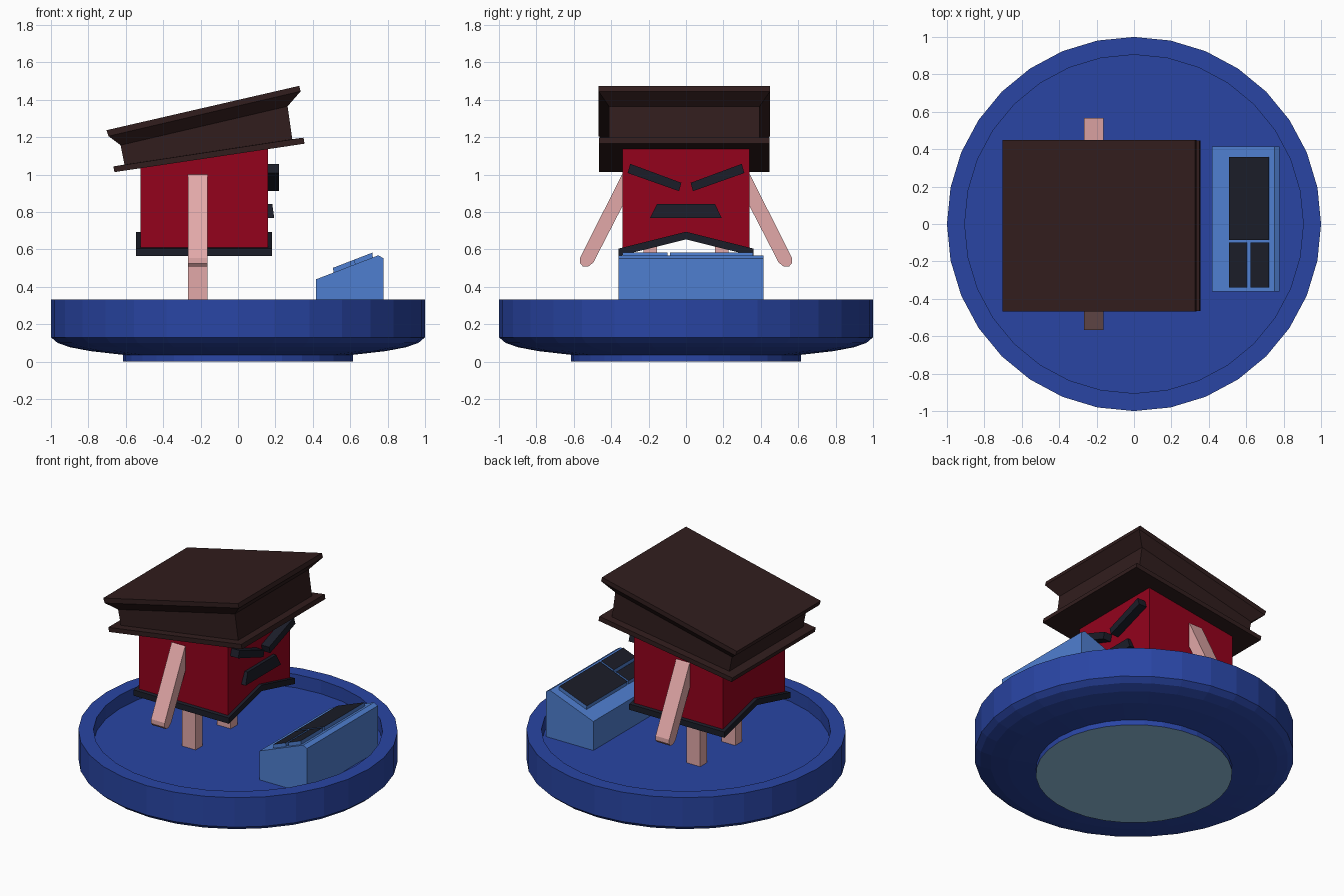
import bpy, bmesh, math

if "Cube" in bpy.data.objects:
    bpy.data.objects.remove(bpy.data.objects["Cube"])


def mat(name, rgb):
    lin = [((c / 255 + 0.055) / 1.055) ** 2.4 if c > 10 else c / 255 / 12.92 for c in rgb]
    m = bpy.data.materials.new(name)
    m.diffuse_color = (*lin, 1)
    m.use_nodes = True
    m.node_tree.nodes["Principled BSDF"].inputs["Base Color"].default_value = m.diffuse_color
    return m


BLUE = mat("dish blue", (41, 69, 164))
GLOW = mat("pale thruster", (146, 196, 224))
RED = mat("wall red", (148, 2, 28))
BROWN = mat("roof brown", (49, 29, 29))
DARK = mat("charcoal", (27, 29, 40))
SKIN = mat("limb pink", (226, 168, 168))
CONSOLE = mat("console blue", (79, 127, 208))


def finish(name, bm, *mats):
    bmesh.ops.recalc_face_normals(bm, faces=bm.faces)
    me = bpy.data.meshes.new(name)
    bm.to_mesh(me)
    bm.free()
    for m in mats:
        me.materials.append(m)
    ob = bpy.data.objects.new(name, me)
    bpy.context.collection.objects.link(ob)
    return ob


def loft(name, rings, *mats, rule=None):
    """Skin a stack of equal-length closed rings and cap both ends."""
    bm = bmesh.new()
    vs = [[bm.verts.new(p) for p in r] for r in rings]
    n = len(rings[0])
    for a, b in zip(vs, vs[1:]):
        for i in range(n):
            bm.faces.new((a[i], a[(i + 1) % n], b[(i + 1) % n], b[i]))
    bm.faces.new(vs[0][::-1])
    bm.faces.new(vs[-1])
    bm.normal_update()
    if rule:
        for f in bm.faces:
            f.material_index = rule(f)
    return finish(name, bm, *mats)


def extrude_x(name, yz, x0, x1, m):
    return loft(name, [[(x, y, z) for y, z in yz] for x in (x0, x1)], m)


def extrude_y(name, xz, y0, y1, *mats):
    return loft(name, [[(x, y, z) for x, z in xz] for y in (y0, y1)], *mats)


# Hovering dish: turned profile, pale disc underneath, recessed floor on top
FLOOR = 0.24
profile = [(0.615, 0), (0.615, 0.036), (0.79, 0.056), (0.9, 0.077), (0.965, 0.1),
           (1, 0.13), (1, 0.333), (0.905, 0.333), (0.905, FLOOR)]
N = 32
loft("dish", [[(r * math.cos(2 * math.pi * i / N), r * math.sin(2 * math.pi * i / N), z)
               for i in range(N)] for r, z in profile],
     BLUE, GLOW, rule=lambda f: 1 if f.calc_center_median().z < 0.001 else 0)

# Hut body with slanted top and gabled underside
S = 0.34
under = [(-S, 0.59), (0, 0.675), (S, 0.59)]
body = [[(x, y, z) for y, z in under + [(S, top), (-S, top)]]
        for x, top in ((-0.52, 1.052), (0.16, 1.15))]
loft("hut_body", body, RED)
extrude_x("hut_base_trim", [(-0.36, 0.564), (0, 0.653), (0.36, 0.564),
                            (0.36, 0.604), (0, 0.694), (-0.36, 0.604)], -0.545, 0.182, DARK)

# Tilted roof: eave plate, neck and flared cap as (x0, z0, x1, z1, half width)
levels = [(-0.66, 1.013, 0.356, 1.165, 0.455), (-0.667, 1.043, 0.35, 1.197, 0.455),
          (-0.607, 1.053, 0.29, 1.189, 0.403), (-0.628, 1.157, 0.265, 1.365, 0.403),
          (-0.692, 1.205, 0.335, 1.445, 0.458), (-0.703, 1.237, 0.327, 1.474, 0.458)]
CY = -0.009
loft("roof", [[(x0, CY - h, z0), (x1, CY - h, z1), (x1, CY + h, z1), (x0, CY + h, z0)]
              for x0, z0, x1, z1, h in levels], BROWN)

# Arms, legs and eyebrows, mirrored across y
arm = [(0.33, 1.01), (0.345, 0.995), (0.566, 0.555), (0.566, 0.525), (0.55, 0.507),
       (0.522, 0.508), (0.495, 0.53), (0.33, 0.85)]
leg = [(0.155, FLOOR), (0.228, FLOOR), (0.228, 0.64), (0.155, 0.65)]
brow = [(0.312, 1.008), (0.298, 1.057), (0.025, 0.956), (0.037, 0.911)]
for side, s in (("left", 1), ("right", -1)):
    for part, prof, x0, x1, m in (("arm", arm, -0.268, -0.164, SKIN),
                                  ("leg", leg, -0.268, -0.164, SKIN),
                                  ("eyebrow", brow, 0.15, 0.22, DARK)):
        extrude_x(f"{side}_{part}", [(s * y, z) for y, z in prof], x0, x1, m)

# Mouth: trapezoid with a slightly sloping face
outline = [(-0.193, 0.767), (0.191, 0.767), (0.155, 0.843), (-0.155, 0.843)]
loft("mouth", [[(0.15, y, z) for y, z in outline],
               [(0.194 if z < 0.8 else 0.183, y, z) for y, z in outline]], DARK)

# Control console; raised panels have console-coloured sides and dark tops
extrude_y("console", [(0.418, FLOOR), (0.778, FLOOR), (0.778, 0.552), (0.75, 0.568),
                      (0.418, 0.44)], -0.36, 0.415, CONSOLE)
SLOPE = (0.568 - 0.44) / (0.75 - 0.418)
for name, x0, x1, y0, y1 in (("large_panel", 0.512, 0.722, -0.085, 0.357),
                             ("small_panel_low", 0.512, 0.606, -0.34, -0.1),
                             ("small_panel_high", 0.626, 0.722, -0.34, -0.1)):
    za, zb = (0.44 + SLOPE * (x - 0.418) for x in (x0, x1))
    bm_rule = lambda f, mid=(za + zb) / 2: int(
        abs(f.normal.z) > 0.7 and f.calc_center_median().z > mid + 0.01)
    ring = [(x0, za - 0.01), (x1, zb - 0.01), (x1 - 0.004, zb + 0.025), (x0 - 0.004, za + 0.025)]
    loft(name, [[(x, y, z) for x, z in ring] for y in (y0, y1)], CONSOLE, DARK, rule=bm_rule)
